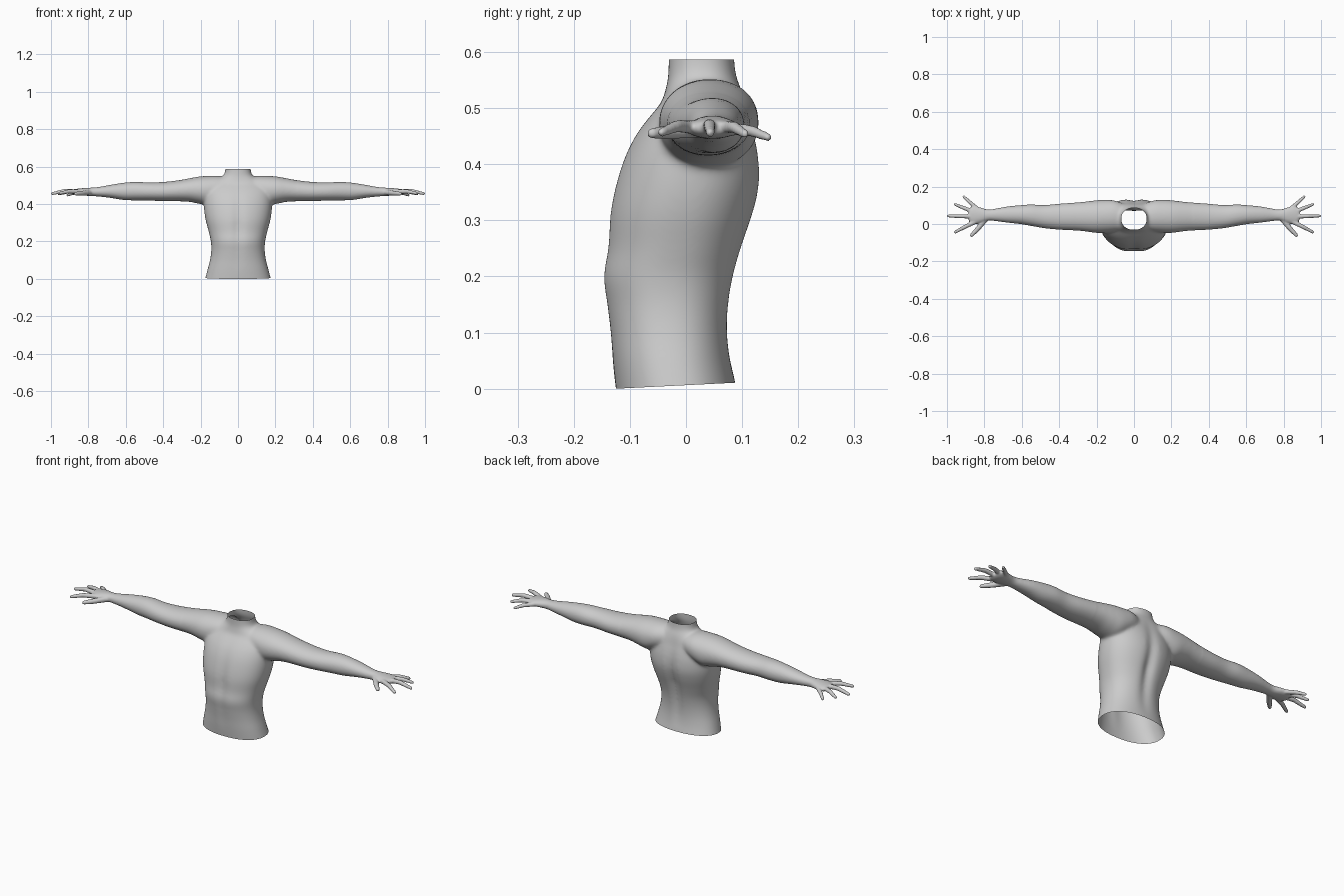
import bpy, bmesh
from math import sin, cos, pi, exp, copysign
from mathutils import Vector

if "Cube" in bpy.data.objects:
    bpy.data.objects.remove(bpy.data.objects["Cube"])

bm = bmesh.new()


def smooth_rows(rows, steps=5):
    # Catmull-Rom interpolation between the key sections
    out = []
    for i in range(len(rows) - 1):
        p = [rows[max(0, min(len(rows) - 1, i + k))] for k in (-1, 0, 1, 2)]
        for s in range(steps):
            t = s / steps
            out.append([b + 0.5 * t * (c - a + t * (2*a - 5*b + 4*c - d + t * (3*(b - c) + d - a)))
                        for a, b, c, d in zip(*p)])
    return out + [list(rows[-1])]


def loft(rows, place, n=2.0, sides=64):
    # rows: position along axis, then min/max in both cross directions
    rings = []
    for t, u0, u1, v0, v1 in smooth_rows(rows):
        ring = []
        for k in range(sides):
            c, s = cos(2*pi*k/sides), sin(2*pi*k/sides)
            u = (u0 + u1)/2 + (u1 - u0)/2 * copysign(abs(c)**(2/n), c)
            v = (v0 + v1)/2 + (v1 - v0)/2 * copysign(abs(s)**(2/n), s)
            ring.append(bm.verts.new(place(t, u, v)))
        rings.append(ring)
    for a, b in zip(rings, rings[1:]):
        for k in range(sides):
            j = (k + 1) % sides
            bm.faces.new((a[k], a[j], b[j], b[k]))
    bm.faces.new(rings[0])
    bm.faces.new(rings[-1])


def limb(a, b, ra, rb):
    # tapered finger segment with a round end
    a, b = Vector(a), Vector(b)
    m = (b - a).to_track_quat('Z', 'Y').to_matrix().to_4x4()
    m.translation = (a + b) / 2
    bmesh.ops.create_cone(bm, cap_ends=True, segments=16, radius1=ra, radius2=rb,
                          depth=(b - a).length, matrix=m)
    m.translation = b
    bmesh.ops.create_uvsphere(bm, u_segments=16, v_segments=10, radius=rb, matrix=m)


# Torso and neck: z, half width, front y, back y
torso = [(-.04, .185, -.12, .097), (0, .176, -.125, .09), (.05, .163, -.131, .08),
         (.10, .15, -.136, .076), (.15, .143, -.143, .079), (.20, .145, -.15, .088),
         (.25, .156, -.142, .102), (.31, .172, -.138, .122), (.36, .18, -.128, .133),
         (.41, .182, -.112, .132), (.45, .18, -.092, .124), (.48, .175, -.07, .115),
         (.51, .15, -.045, .107), (.535, .105, -.036, .098), (.555, .077, -.032, .09),
         (.585, .068, -.031, .086), (.62, .068, -.031, .086)]


def place_torso(z, x, y):
    # grooves along the breastbone and the spine
    g = exp(-(x / .025)**2) * max(0, 1 - abs(z - .28) / .25)
    if y > .03:
        y -= .02 * g
    elif y < -.02:
        y += .010 * g
    return (x, y, z)


loft([(z, -w, w, f, b) for z, w, f, b in torso], place_torso, 2.25, 96)

# Arm down to the palm: x, front y, back y, bottom z, top z
arm = [(.04, -.03, .10, .44, .54), (.10, -.04, .125, .42, .551), (.16, -.048, .13, .395, .551),
       (.21, -.047, .126, .402, .547), (.26, -.04, .12, .412, .538), (.32, -.034, .114, .415, .527),
       (.40, -.03, .108, .416, .518), (.48, -.022, .101, .419, .516), (.55, -.01, .104, .42, .518),
       (.61, 0, .10, .422, .514), (.68, .008, .093, .433, .503), (.74, .016, .082, .44, .492),
       (.78, .018, .077, .443, .488), (.82, .006, .088, .445, .486), (.85, .0, .095, .446, .483),
       (.872, .005, .09, .449, .48), (.885, .02, .078, .455, .476)]

# Fingers: base, middle, tip
fingers = [((.79, .03, .462), (.835, -.025, .458), (.868, -.06, .455), .015),
           ((.85, .012, .466), (.905, -.016, .468), (.955, -.043, .457), .0125),
           ((.86, .04, .467), (.93, .042, .47), (.992, .043, .456), .0125),
           ((.855, .064, .466), (.91, .086, .466), (.957, .105, .454), .012),
           ((.84, .083, .463), (.88, .118, .459), (.91, .146, .448), .0115)]

for side in (1, -1):
    loft(arm, lambda t, u, v: (side * t, u, v), 2.1, 48)
    for a, b, c, r in fingers:
        a, b, c = [(side * p[0], p[1], p[2]) for p in (a, b, c)]
        limb(a, b, r, r * .88)
        limb(b, c, r * .88, r * .66)

bmesh.ops.recalc_face_normals(bm, faces=bm.faces)
me = bpy.data.meshes.new("torso_with_arms")
bm.to_mesh(me)
bm.free()
body = bpy.data.objects.new("torso_with_arms", me)
bpy.context.collection.objects.link(body)
bpy.context.view_layer.objects.active = body
body.select_set(True)

# Fuse all parts into one skin
mod = body.modifiers.new("fuse", 'REMESH')
mod.mode = 'VOXEL'
mod.voxel_size = .0042
bpy.ops.object.modifier_apply(modifier="fuse")

# Blend the shoulders and chest, then cut the waist and neck open
bm = bmesh.new()
bm.from_mesh(me)
core = [v for v in bm.verts if abs(v.co.x) < .32]
for _ in range(25):
    bmesh.ops.smooth_vert(bm, verts=core, factor=.5, use_axis_x=True, use_axis_y=True, use_axis_z=True)
for _ in range(3):
    bmesh.ops.smooth_vert(bm, verts=bm.verts[:], factor=.5, use_axis_x=True, use_axis_y=True, use_axis_z=True)
for co, no in (((0, -.125, 0), (0, .05, -1)), ((0, 0, .587), (0, 0, 1))):
    bmesh.ops.bisect_plane(bm, geom=bm.verts[:] + bm.edges[:] + bm.faces[:],
                           plane_co=co, plane_no=no, clear_outer=True)
bm.to_mesh(me)
bm.free()
bpy.ops.object.shade_smooth()
